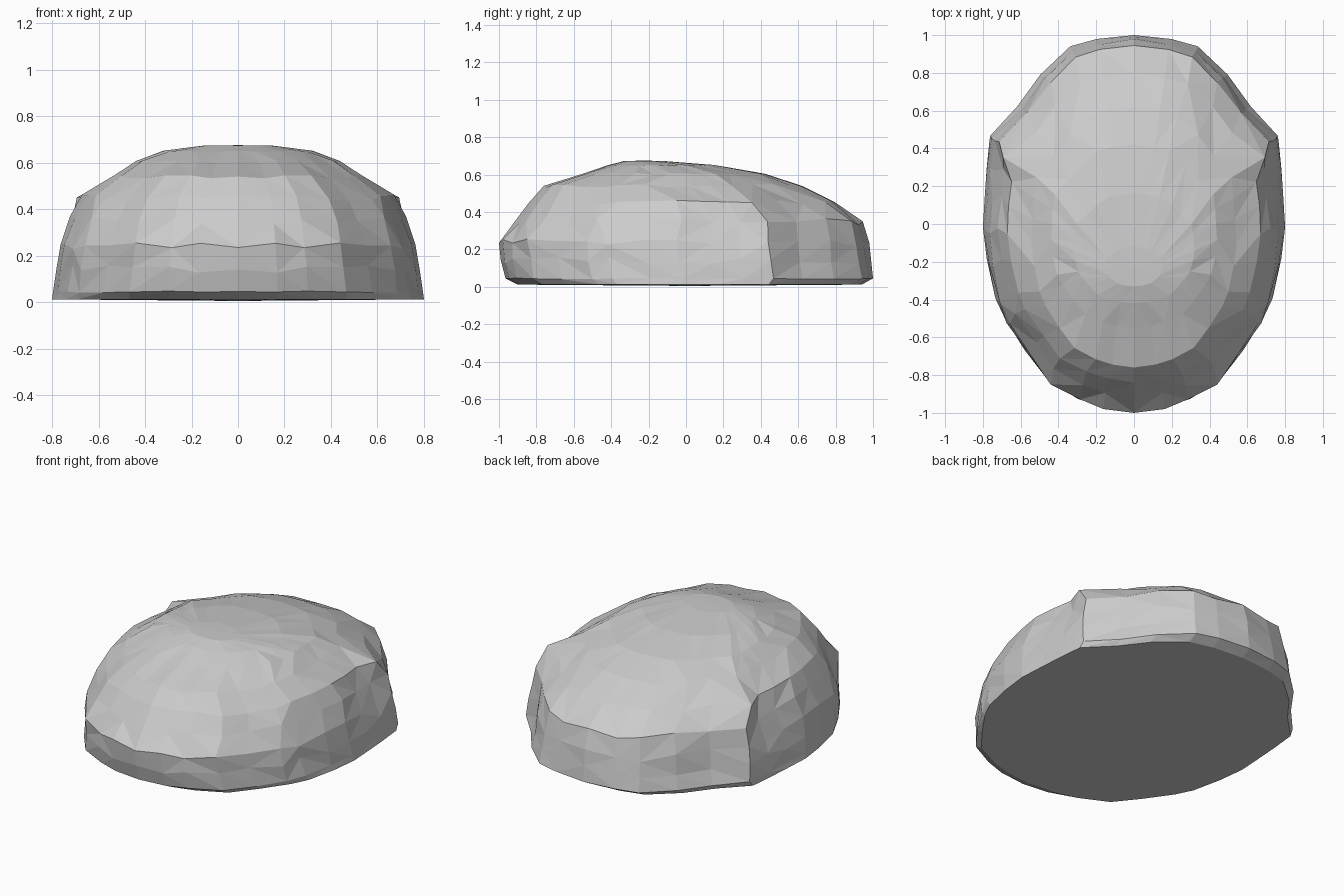
import bpy, bmesh, random

if "Cube" in bpy.data.objects:
    bpy.data.objects.remove(bpy.data.objects["Cube"])

random.seed(11)

# half outline seen from above, front to back
outline = [(0, -1), (.17, -.98), (.30, -.94), (.47, -.85), (.58, -.70),
           (.69, -.53), (.74, -.42), (.78, -.22), (.80, -.04), (.79, .14),
           (.78, .30), (.765, .46), (.62, .62), (.50, .79), (.34, .94),
           (.20, .98), (0, 1)]
BUMP = 11

# rings from the ground up: height, front y, back y, half width, roughness, side bump
rings = [(.012, -.90, .94, .80, 0, 1), (.045, -.965, 1.0, .795, .2, 1),
         (.14, -.99, .99, .78, .9, 1.01), (.235, -1.0, .98, .755, .9, 1.02),
         (.35, -.915, .945, .718, .9, 1.04), (.45, -.84, .80, .665, .7, 1.09),
         (.54, -.76, .62, .54, .4, 1), (.605, -.55, .42, .44, .25, 1),
         (.65, -.42, .16, .32, .12, 1), (.673, -.33, -.12, .15, 0, 1)]

# half of the boulder, mirrored afterwards
bm = bmesh.new()
levels = []
for z, front, back, width, rough, bump in rings:
    mid, reach = (front + back) / 2, (back - front) / 2
    row = []
    for k, (x, y) in enumerate(outline):
        r = 0 if k in (0, len(outline) - 1) else rough
        s = 1 + r * random.uniform(-.02, .02)
        dz = r * random.uniform(-.022, .022)
        if k == BUMP:
            s, dz = bump, dz * .3
        px = min(.80, x / .8 * width * s)
        py = mid + y * reach * (1 - r * random.uniform(0, .02))
        row.append(bm.verts.new((px, py, z + dz)))
    levels.append(row)

# faceted sides with irregular diagonals
for low, high in zip(levels, levels[1:]):
    for k in range(len(outline) - 1):
        a, b, c, d = low[k], low[k + 1], high[k + 1], high[k]
        if random.random() < .5:
            bm.faces.new((a, b, c))
            bm.faces.new((a, c, d))
        else:
            bm.faces.new((a, b, d))
            bm.faces.new((b, c, d))

# crown and flat underside
for row, z in ((levels[0], .005), (levels[-1], .675)):
    y = (row[0].co.y + row[-1].co.y) / 2
    hub = bm.verts.new((0, y, z))
    for a, b in zip(row, row[1:]):
        bm.faces.new((hub, a, b) if z > .5 else (hub, b, a))

# mirror across x and weld the seam
copy = bmesh.ops.duplicate(bm, geom=bm.verts[:] + bm.edges[:] + bm.faces[:])["geom"]
for v in copy:
    if isinstance(v, bmesh.types.BMVert):
        v.co.x = -v.co.x
bmesh.ops.reverse_faces(bm, faces=[f for f in copy if isinstance(f, bmesh.types.BMFace)])
bmesh.ops.remove_doubles(bm, verts=bm.verts, dist=.0005)
bmesh.ops.recalc_face_normals(bm, faces=bm.faces)

mesh = bpy.data.meshes.new("boulder")
bm.to_mesh(mesh)
bm.free()
boulder = bpy.data.objects.new("boulder", mesh)
bpy.context.collection.objects.link(boulder)
